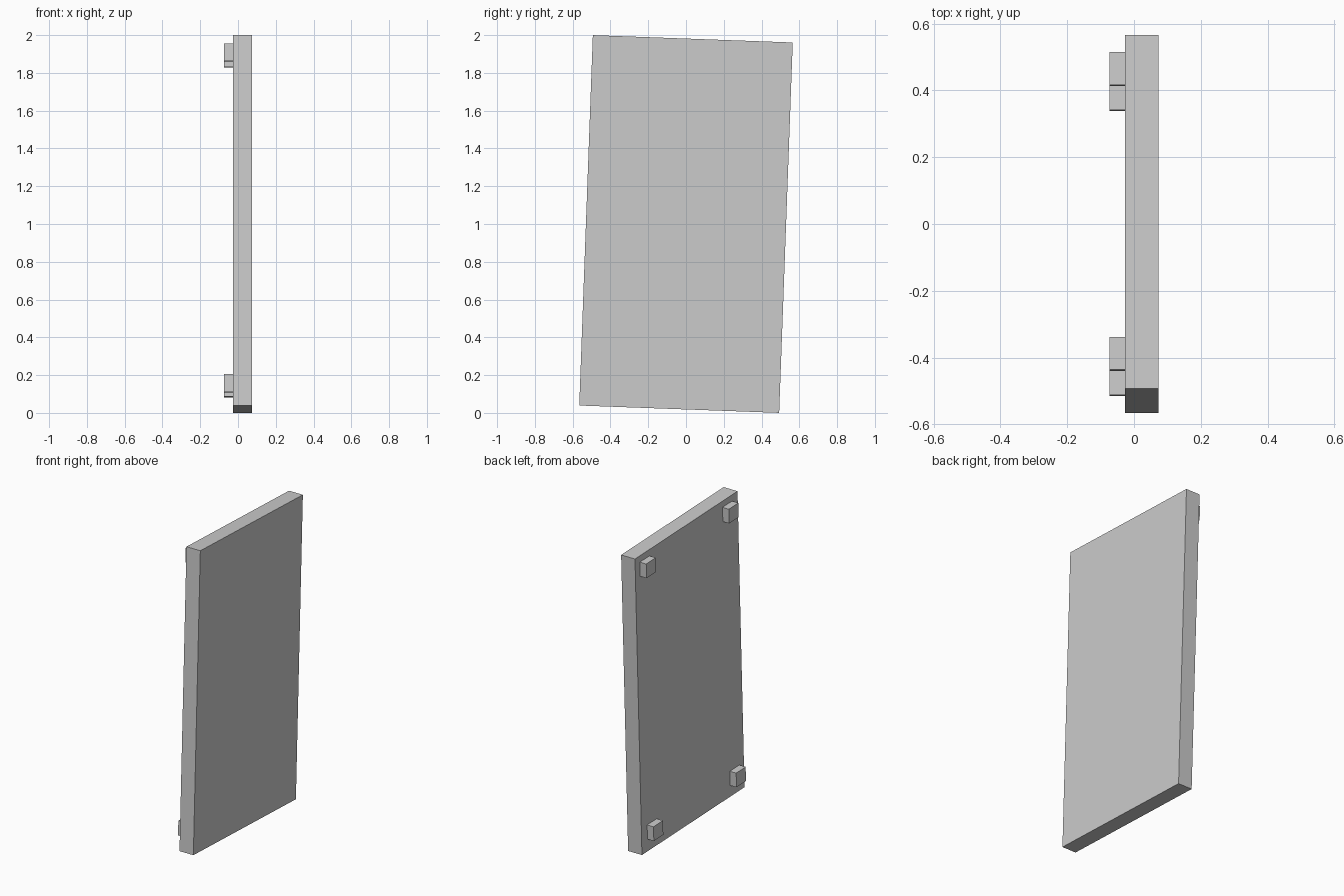
import bpy
from math import radians

if "Cube" in bpy.data.objects:
    bpy.data.objects.remove(bpy.data.objects["Cube"])

TILT = radians(-2.1)  # the whole panel leans slightly in its own plane


def box(name, x0, x1, y, z, width, height):
    bpy.ops.mesh.primitive_cube_add(size=1, location=((x0 + x1) / 2, y, z),
                                    rotation=(TILT, 0, 0))
    ob = bpy.context.object
    ob.name = name
    ob.scale = (x1 - x0, width, height)
    return ob


# Thin rectangular slab
box("panel", -0.027, 0.073, 0, 1.0, 1.059, 1.962)

# Four small mounting blocks on the back of the slab
blocks = {
    "upper_right": (0.464, 1.876),
    "upper_left": (-0.389, 1.908),
    "lower_right": (0.389, 0.131),
    "lower_left": (-0.464, 0.156),
}
for place, (y, z) in blocks.items():
    box("mounting_block_" + place, -0.073, -0.026, y, z, 0.098, 0.094)
